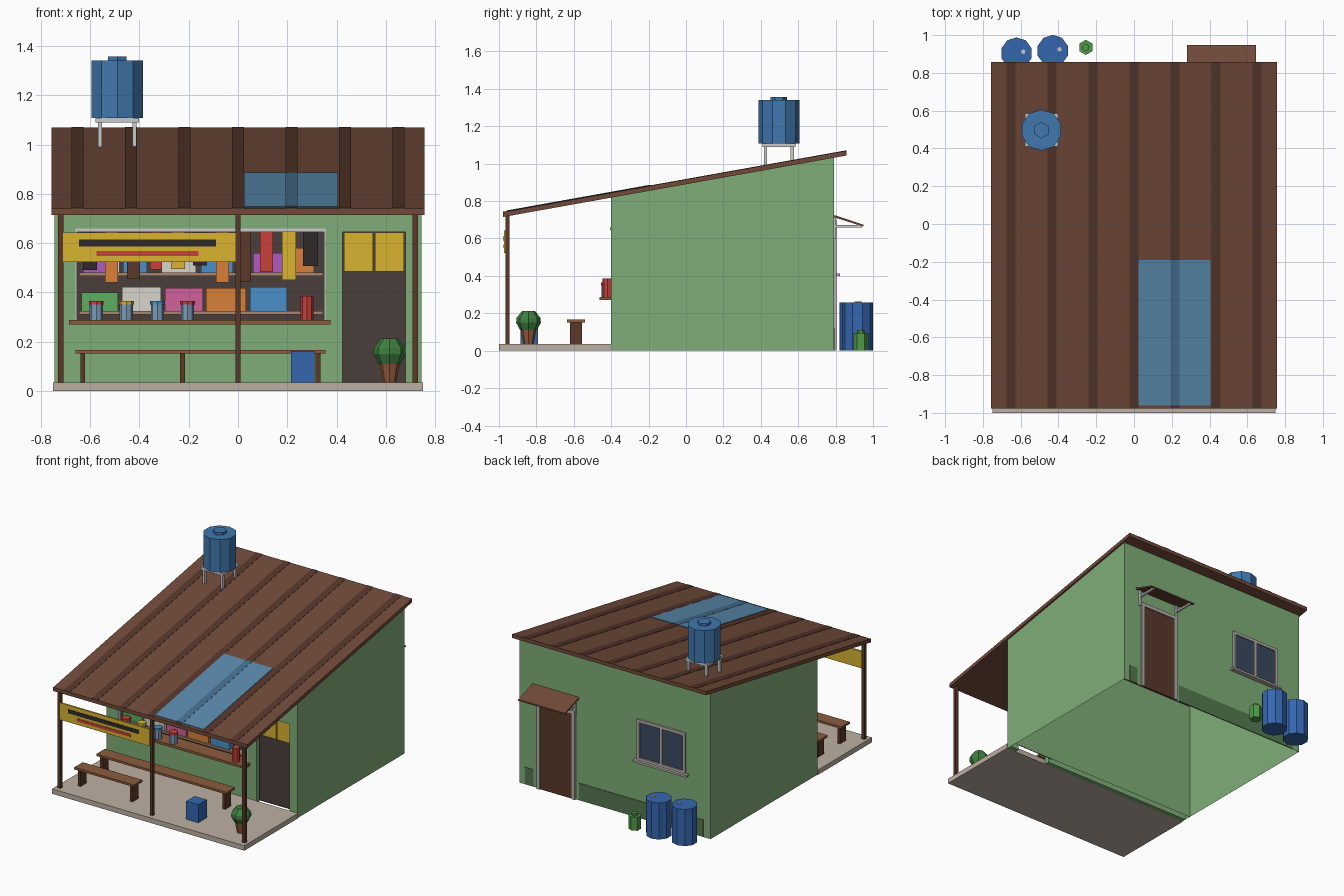
import bpy, bmesh, math

MATS = {}

def paint(ob, hexcol):
    if hexcol is None:
        return ob
    if hexcol not in MATS:
        m = bpy.data.materials.new("paint_" + hexcol)
        rgb = [int(hexcol[i:i + 2], 16) / 255 for i in (0, 2, 4)]
        m.diffuse_color = [((c + 0.055) / 1.055) ** 2.4 for c in rgb] + [1]
        MATS[hexcol] = m
    ob.data.materials.append(MATS[hexcol])
    return ob

def mesh(name, verts, faces, col):
    me = bpy.data.meshes.new(name)
    me.from_pydata(verts, [], faces)
    ob = bpy.data.objects.new(name, me)
    bpy.context.collection.objects.link(ob)
    return paint(ob, col)

def prism(name, x0, x1, prof, col, caps=True):
    """Extrude a (y, z) profile from x0 to x1."""
    n = len(prof)
    v = [(x, y, z) for x in (x0, x1) for y, z in prof]
    f = [(i, (i + 1) % n, (i + 1) % n + n, i + n) for i in range(n)]
    if caps:
        f += [tuple(range(n))[::-1], tuple(range(n, 2 * n))]
    ob = mesh(name, v, f, col)
    bm = bmesh.new()
    bm.from_mesh(ob.data)
    bmesh.ops.recalc_face_normals(bm, faces=bm.faces)
    bm.to_mesh(ob.data)
    bm.free()
    return ob

def box(name, x0, x1, y0, y1, z0, z1, col=None):
    return prism(name, x0, x1, [(y0, z0), (y1, z0), (y1, z1), (y0, z1)], col)

def cone(name, x, y, z0, z1, r0, r1, n, col=None):
    bpy.ops.mesh.primitive_cone_add(vertices=n, radius1=r0, radius2=r1, depth=z1 - z0,
                                    location=(x, y, (z0 + z1) / 2))
    bpy.context.object.name = name
    return paint(bpy.context.object, col)

GREEN, BROWN, WOOD, DARK = "80AE78", "714A39", "8A5C3C", "4A3F3C"
POST, BLUE, TANK, TRIM = "5A3828", "3567B0", "4077AE", "B5B0AA"
RED, YELLOW, ORANGE, BLACK = "C8403A", "D8B330", "D9803A", "2E2A2A"
SKY, PURPLE, WHITE, PINK = "4A90C8", "B05AC0", "D8D5CC", "D0609A"

def roof_z(y):
    return 0.715 + 0.179 * (y + 0.978)

def roof_strip(name, x0, x1, y0, y1, lo, hi, col):
    return prism(name, x0, x1, [(y0, roof_z(y0) + lo), (y1, roof_z(y1) + lo),
                                (y1, roof_z(y1) + hi), (y0, roof_z(y0) + hi)], col)

# porch slab
box("porch_slab", -0.75, 0.75, -1, -0.4, 0, 0.035, "BDB0A2")

# shell walls, open at bottom and under the roof
W, F, B, I = 0.745, -0.4, 0.79, -0.32
for side, x in (("left", -W), ("right", W)):
    mesh(side + "_wall", [(x, F, 0), (x, B, 0), (x, B, roof_z(B)), (x, F, roof_z(F))],
         [(0, 1, 2, 3) if x > 0 else (3, 2, 1, 0)], GREEN)
for name, y in (("back_wall", B), ("inner_wall", I)):
    mesh(name, [(-W, y, 0), (W, y, 0), (W, y, roof_z(y)), (-W, y, roof_z(y))],
         [(3, 2, 1, 0) if y > 0 else (0, 1, 2, 3)], GREEN)

# front wall around shop window and doorway
for name, x0, x1, z0, z1 in (("left_pier", -W, -0.66, 0, 0.82), ("below_window", -0.66, 0.355, 0, 0.28),
                             ("middle_pier", 0.355, 0.425, 0, 0.82), ("right_pier", 0.68, W, 0, 0.82),
                             ("window_header", -0.66, 0.355, 0.66, 0.82),
                             ("door_header", 0.425, 0.68, 0.645, 0.82)):
    box("front_" + name, x0, x1, F, -0.365, z0, z1, GREEN)
box("shop_backing", -0.68, 0.37, -0.33, -0.323, 0.26, 0.67, DARK)
box("front_door", 0.41, 0.69, -0.35, -0.323, 0.02, 0.66, DARK)
for x in (0.43, 0.555):
    box("door_pane", x, x + 0.118, -0.358, -0.345, 0.485, 0.642, YELLOW)
box("window_rail", -0.66, 0.355, -0.405, -0.39, 0.646, 0.66)
for x in (-0.66, 0.348):
    box("window_jamb", x, x + 0.007, -0.402, -0.37, 0.288, 0.65)

# roof, ribs and skylight
roof_strip("roof", -0.757, 0.757, -0.978, 0.858, 0, 0.026, BROWN)
SX0, SX1, SY0, SY1 = 0.025, 0.405, -0.96, -0.19
roof_strip("skylight", SX0, SX1, SY0, SY1, 0.02, 0.030, "5A8BAE")
for i in range(-3, 4):
    x0, x1 = i * 0.217 - 0.024, i * 0.217 + 0.024
    roof_strip("roof_rib", x0, x1, -0.978, 0.858, 0.02, 0.028, "55362B")
    a, b = max(x0, SX0), min(x1, SX1)
    if a < b:
        roof_strip("skylight_rib", a, b, SY0, SY1, 0.025, 0.0315, "46708F")

# porch posts and banner
for x in (-0.72, 0, 0.72):
    box("porch_post", x - 0.011, x + 0.011, -0.966, -0.944, 0.035, 0.725, POST)
box("banner", -0.71, -0.01, -0.972, -0.96, 0.523, 0.642, YELLOW)
box("banner_dark_stripe", -0.645, -0.09, -0.975, -0.97, 0.587, 0.614, BLACK)
box("banner_red_stripe", -0.575, -0.16, -0.975, -0.97, 0.548, 0.568, RED)

# counter and shelves
box("counter", -0.685, 0.375, -0.463, -0.35, 0.27, 0.287, WOOD)
for z in (0.31, 0.467):
    box("shelf", -0.645, 0.345, -0.385, -0.328, z, z + 0.014, "A88870")

# goods on shelves
for x0, x1, z0, z1, c in ((-0.635, -0.487, .324, .40, "5FAE60"), (-0.47, -0.313, .324, .422, WHITE),
                          (-0.296, -0.142, .324, .418, PINK), (-0.13, 0.032, .324, .418, ORANGE),
                          (0.048, 0.198, .324, .422, SKY), (-0.63, -0.54, .481, .56, PURPLE),
                          (-0.53, -0.48, .481, .55, WHITE), (-0.467, -0.37, .481, .57, SKY),
                          (-0.31, -0.17, .481, .56, WHITE), (-0.15, -0.02, .481, .57, SKY),
                          (0.06, 0.178, .481, .56, PURPLE), (0.235, 0.308, .481, .58, ORANGE)):
    box("shelf_goods", x0, x1, -0.375, -0.332, z0, z1, c)

# goods hanging from the rail
for x0, x1, z, c in ((-.63, -.573, .49, BLACK), (-.54, -.487, .44, ORANGE), (-.45, -.397, .455, POST),
                     (-.357, -.308, .492, RED), (-.272, -.215, .495, YELLOW), (-.183, -.126, .51, BLACK),
                     (-.09, -.037, .44, ORANGE), (.01, .053, .442, POST), (.09, .142, .483, RED),
                     (.178, .235, .45, YELLOW), (.264, .325, .508, BLACK)):
    box("hanging_goods", x0, x1, -0.398, -0.386, z, 0.65, c)

# jars and red canister on the counter
for x, c in ((-.575, RED), (-.453, YELLOW), (-.327, SKY), (-.205, RED)):
    cone("jar", x, -0.425, 0.287, 0.35, 0.027, 0.027, 8, "7A9CB8")
    cone("jar_lid", x, -0.425, 0.35, 0.366, 0.03, 0.03, 8, c)
cone("red_canister", 0.28, -0.42, 0.287, 0.385, 0.026, 0.026, 8, RED)

# benches
for x0, x1, y in ((-0.66, 0.355, -0.588), (-0.66, -0.195, -0.835)):
    box("bench_seat", x0, x1, y - 0.047, y + 0.047, 0.151, 0.166, WOOD)
    for lx in (x0 + 0.03, x1 - 0.03):
        box("bench_leg", lx - 0.01, lx + 0.01, y - 0.033, y + 0.033, 0.035, 0.152, POST)

# crate and potted plant
box("blue_crate", 0.215, 0.31, -0.885, -0.79, 0.035, 0.162, BLUE)
cone("plant_pot", 0.615, -0.842, 0.035, 0.13, 0.027, 0.045, 8, "935A3C")
for z0, z1, r0, r1 in ((0.11, 0.15, 0.045, 0.066), (0.15, 0.175, 0.066, 0.064), (0.175, 0.212, 0.064, 0.035)):
    cone("plant_foliage", 0.615, -0.842, z0, z1, r0, r1, 8, "3F8040")

# roof tank on a stand
TX, TY = -0.49, 0.497
for dx in (-0.07, 0.07):
    for dy in (-0.072, 0.072):
        box("tank_stand_leg", TX + dx - .009, TX + dx + .009, TY + dy - .009, TY + dy + .009,
            roof_z(TY + dy) + 0.015, 1.095)
box("tank_stand_top", TX - 0.088, TX + 0.088, TY - 0.088, TY + 0.088, 1.09, 1.108)
cone("roof_tank", TX, TY, 1.108, 1.34, 0.109, 0.109, 10, TANK)
cone("tank_lid", TX, TY, 1.34, 1.357, 0.044, 0.044, 6, TANK)

# barrels and gas bottle behind
for x, y in ((-0.622, 0.904), (-0.43, 0.917)):
    cone("barrel", x, y, 0, 0.258, 0.084, 0.084, 10, BLUE)
    cone("barrel_cap", x + 0.035, y + 0.008, 0.255, 0.263, 0.012, 0.012, 8)
cone("gas_bottle", -0.255, 0.935, 0, 0.095, 0.04, 0.04, 6, "4F9A48")
cone("gas_bottle_collar", -0.255, 0.935, 0.095, 0.112, 0.02, 0.02, 6, "4F9A48")

# back plinth panels
for x0, x1 in ((0.635, 0.70), (-0.69, 0.28)):
    box("plinth_panel", x0, x1, B - 0.002, B + 0.004, 0.003, 0.122, "55784F")

# back door and frame
box("back_door", 0.33, 0.58, B - 0.002, B + 0.007, 0, 0.605, POST)
for x in (0.305, 0.58):
    box("back_door_jamb", x, x + 0.025, B, B + 0.014, 0, 0.625, TRIM)
box("back_door_head", 0.305, 0.605, B, B + 0.014, 0.602, 0.627, TRIM)

# awning with brackets
prism("back_awning", 0.28, 0.645, [(B, .714), (.948, .664), (.948, .674), (B, .726)], BROWN)
for x in (0.30, 0.61):
    box("awning_arm", x, x + 0.014, B, 0.94, 0.659, 0.671)
    box("awning_bracket", x, x + 0.014, B, B + 0.013, 0.60, 0.715)

# back window
box("window_glass", -0.545, -0.185, B - 0.002, B + 0.005, 0.415, 0.695, "3A4A60")
for x in (-0.555, -0.375, -0.198):
    box("window_upright", x, x + 0.02, B, B + 0.014, 0.41, 0.70, TRIM)
for z in (0.412, 0.68):
    box("window_crosspiece", -0.555, -0.178, B, B + 0.014, z, z + 0.02, TRIM)
box("window_sill", -0.575, -0.16, B, 0.823, 0.4, 0.414, TRIM)
